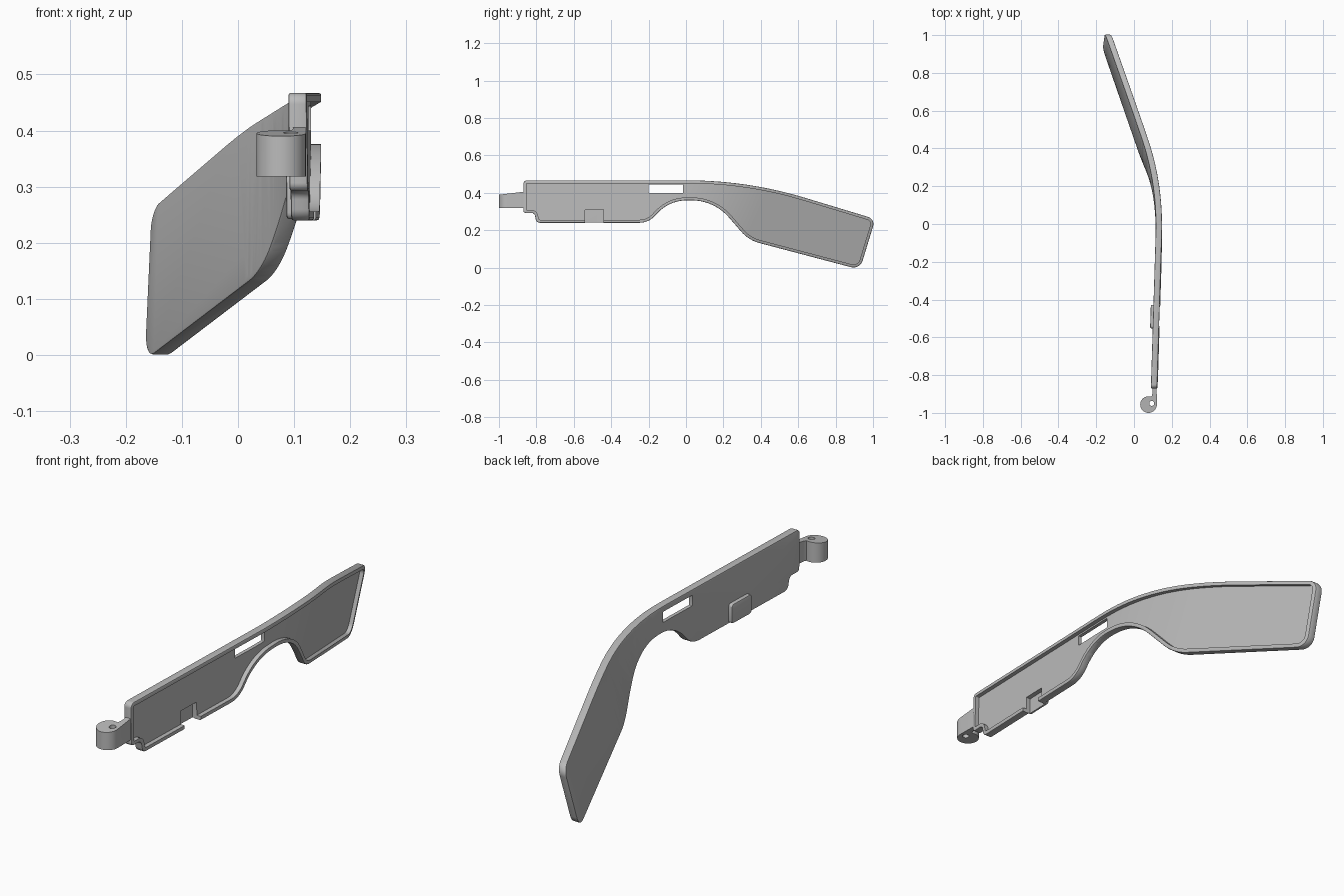
import bpy, bmesh, math
from mathutils import Vector

if "Cube" in bpy.data.objects:
    bpy.data.objects.remove(bpy.data.objects["Cube"])

grey = bpy.data.materials.new("plain grey")
grey.use_nodes = True
grey.diffuse_color = (0.5, 0.5, 0.5, 1)
grey.node_tree.nodes["Principled BSDF"].inputs["Base Color"].default_value = (0.5, 0.5, 0.5, 1)

RIM, FLOOR, THICK, LEAN = 0.016, 0.015, 0.033, 0.45


def rounded(corners, inset=0.0, steps=10):
    """Counter-clockwise polygon of (a, b, tangent length), inset and with rounded corners."""
    pts = [Vector(c[:2]) for c in corners]
    n, out = len(pts), []
    for i, p in enumerate(pts):
        d1 = (p - pts[i - 1]).normalized()
        d2 = (pts[(i + 1) % n] - p).normalized()
        turn = math.atan2(d1.x * d2.y - d1.y * d2.x, d1.dot(d2))
        half, side = math.tan(abs(turn) / 2), math.copysign(1, turn)
        n1 = Vector((-d1.y, d1.x))
        corner = p + inset * (n1 + d1 * -side * half)
        radius = max(corners[i][2] / half - side * inset, 0.003)
        start = corner - d1 * radius * half
        centre = start + n1 * side * radius
        for k in range(steps + 1):
            a = turn * k / steps
            arm = start - centre
            out.append(centre + Vector((arm.x * math.cos(a) - arm.y * math.sin(a),
                                        arm.x * math.sin(a) + arm.y * math.cos(a))))
    return out


def prism(name, pts, lo, hi, axis="x", soft=0.0):
    """Extrude a flat outline along x or z, softening the rims of the end faces."""
    bm = bmesh.new()
    place = (lambda p, h: (h, p[0], p[1])) if axis == "x" else (lambda p, h: (p[0], p[1], h))
    low = [bm.verts.new(place(p, lo)) for p in pts]
    high = [bm.verts.new(place(p, hi)) for p in pts]
    bm.faces.new(low)
    bm.faces.new(high)
    for i in range(len(pts)):
        bm.faces.new((low[i - 1], low[i], high[i], high[i - 1]))
    bmesh.ops.recalc_face_normals(bm, faces=bm.faces)
    if soft:
        ends = set(low), set(high)
        edges = [e for e in bm.edges if any(set(e.verts) <= s for s in ends)]
        bmesh.ops.bevel(bm, geom=edges, offset=soft, segments=2, affect="EDGES", profile=0.5)
    mesh = bpy.data.meshes.new(name)
    bm.to_mesh(mesh)
    bm.free()
    mesh.materials.append(grey)
    obj = bpy.data.objects.new(name, mesh)
    bpy.context.collection.objects.link(obj)
    return obj


def combine(obj, other, operation):
    """Apply a boolean and discard the second object."""
    mod = obj.modifiers.new("combine", "BOOLEAN")
    mod.object, mod.operation, mod.solver = other, operation, "EXACT"
    deps = bpy.context.evaluated_depsgraph_get()
    mesh = bpy.data.meshes.new_from_object(obj.evaluated_get(deps))
    obj.modifiers.clear()
    obj.data = mesh
    bpy.data.objects.remove(other)


def box(name, y0, y1, z0, z1, x0, x1, r=0.003, soft=0.0):
    shape = [(y0, z0, r), (y1, z0, r), (y1, z1, r), (y0, z1, r)]
    return prism(name, rounded(shape, steps=4), x0, x1, soft=soft)


def bend(y, z):
    """Sideways position of the inner surface: two straight runs blended together."""
    u = y - LEAN * (z - 0.27)
    a, b, k = 0.119 + 0.031 * u, 0.16 - 0.31 * u, 0.09
    return min(a, b) - max(k - abs(a - b), 0) ** 2 / (4 * k)


# Side outline: y, z and rounding of each corner
outline = [
    (-0.87, 0.292, 0.015), (-0.81, 0.292, 0.015), (-0.80, 0.24, 0.02),
    (-0.20, 0.24, 0.05), (-0.09, 0.36, 0.095), (0.15, 0.36, 0.12),
    (0.335, 0.147, 0.06), (0.93, -0.01, 0.05), (1.012, 0.26, 0.04),
    (0.327, 0.467, 0.32), (-0.87, 0.467, 0.02),
]

# Temple arm: rimmed tray with a pocket and a slot
arm = prism("temple_arm", rounded(outline), 0, THICK, soft=0.004)
combine(arm, prism("recess", rounded(outline, RIM), FLOOR, 0.1), "DIFFERENCE")
combine(arm, box("pocket_bump", -0.552, -0.428, 0.242, 0.322, -0.016, 0.006, 0.012, 0.005), "UNION")
combine(arm, box("pocket", -0.54, -0.44, 0.2, 0.31, -0.005, 0.1), "DIFFERENCE")
combine(arm, box("slot", -0.2, -0.015, 0.4, 0.444, -0.1, 0.1), "DIFFERENCE")

# Slice across the curve, then bend sideways
bm = bmesh.new()
bm.from_mesh(arm.data)
bmesh.ops.triangulate(bm, faces=bm.faces)
for i in range(34):
    u = -0.18 + 0.02 * i
    bmesh.ops.bisect_plane(bm, geom=bm.verts[:] + bm.edges[:] + bm.faces[:], dist=1e-5,
                           plane_co=(0, u, 0.27), plane_no=(0, 1, -LEAN))
for v in bm.verts:
    v.co.x += bend(v.co.y, v.co.z)
bm.to_mesh(arm.data)
bm.free()

# Hinge knuckle with its neck and pin hole
cx, cy, r = 0.077, -0.956, 0.044
profile = [(cx + r * math.cos(math.radians(-a)), cy + r * math.sin(math.radians(-a)))
           for a in range(0, 295, 10)]
profile += [(0.096, -0.904), (0.098, -0.89), (0.098, -0.858), (0.12, -0.858)]
hinge = prism("hinge_knuckle", profile, 0.318, 0.39, "z")
for v in hinge.data.vertices:
    if v.co.z > 0.35:
        v.co.z += 0.12 * (v.co.y + 1)
hole = [(0.094 + 0.013 * math.cos(t * math.tau / 24), -0.95 + 0.013 * math.sin(t * math.tau / 24))
        for t in range(24)]
combine(hinge, prism("pin_hole", hole, 0.2, 0.6, "z"), "DIFFERENCE")

# Smooth shading with sharp edges kept
bpy.ops.object.select_all(action="DESELECT")
for obj in (arm, hinge):
    obj.select_set(True)
    bpy.context.view_layer.objects.active = obj
bpy.ops.object.shade_smooth_by_angle(angle=math.radians(30))
